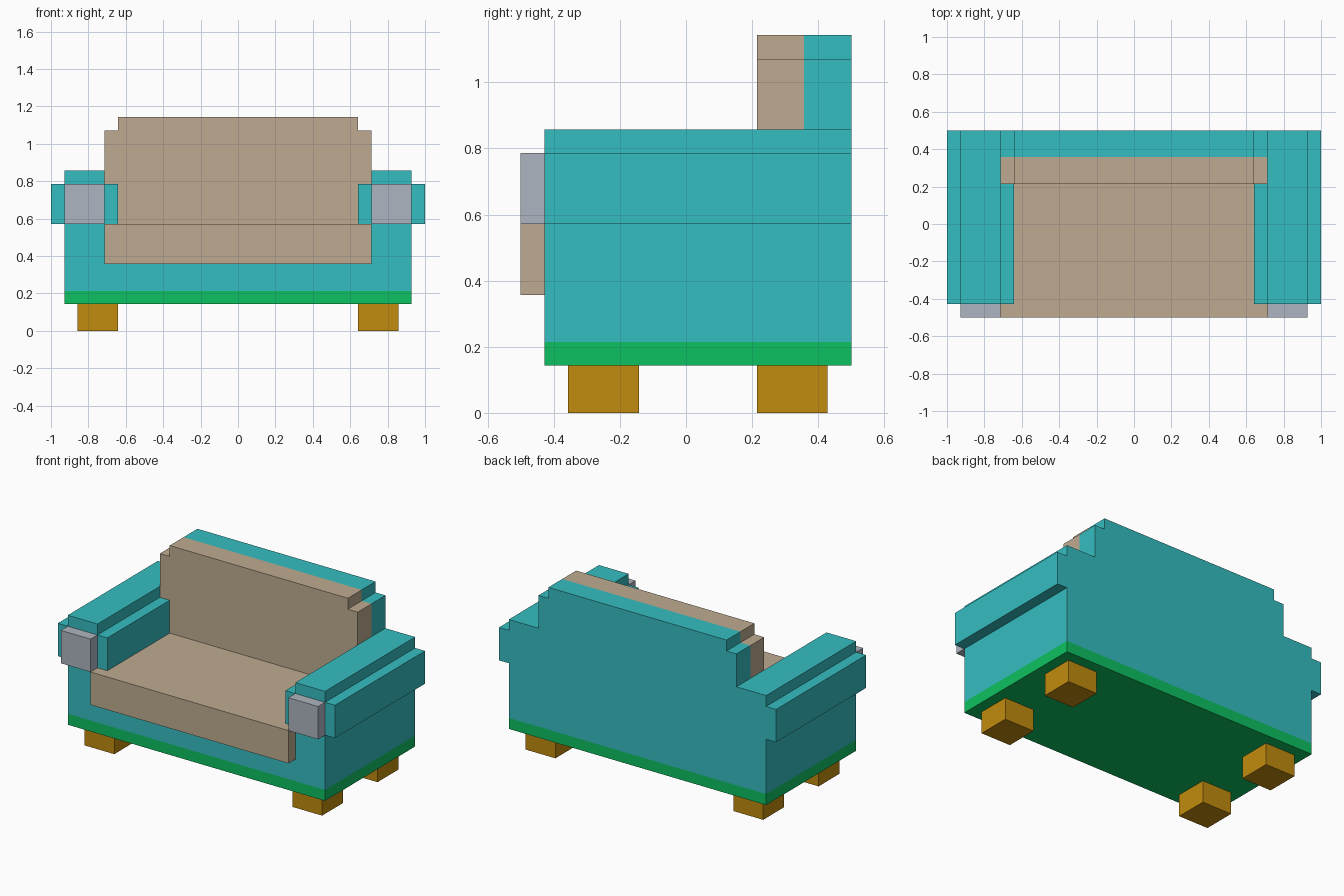
import bpy
import bmesh

cube = bpy.data.objects.get("Cube")
if cube:
    bpy.data.objects.remove(cube, do_unlink=True)

U = 1 / 14  # one block of the grid


def material(name, rgb):
    """Flat material from 0-255 display colour."""
    lin = [((c / 255 + 0.055) / 1.055) ** 2.4 if c > 10 else c / 255 / 12.92 for c in rgb]
    m = bpy.data.materials.new(name)
    m.use_nodes = True
    m.diffuse_color = (*lin, 1)
    bsdf = next(n for n in m.node_tree.nodes if n.type == 'BSDF_PRINCIPLED')
    bsdf.inputs["Base Color"].default_value = (*lin, 1)
    bsdf.inputs["Roughness"].default_value = 0.8
    return m


teal = material("teal fabric", (53, 189, 193))
tan = material("tan cushion", (191, 171, 145))
green = material("green trim", (13, 193, 97))
wood = material("golden wood", (193, 139, 13))
grey = material("grey panel", (174, 181, 192))


def prism(name, profile, y0, y1, mat):
    """Extrude an (x, z) outline from y0 to y1, all in blocks."""
    bm = bmesh.new()
    face = bm.faces.new([bm.verts.new((x * U, y0 * U, z * U)) for x, z in profile])
    out = bmesh.ops.extrude_face_region(bm, geom=[face])
    moved = [v for v in out["geom"] if isinstance(v, bmesh.types.BMVert)]
    bmesh.ops.translate(bm, verts=moved, vec=(0, (y1 - y0) * U, 0))
    bmesh.ops.recalc_face_normals(bm, faces=bm.faces)
    me = bpy.data.meshes.new(name)
    bm.to_mesh(me)
    bm.free()
    me.materials.append(mat)
    ob = bpy.data.objects.new(name, me)
    bpy.context.collection.objects.link(ob)
    return ob


def box(name, x0, x1, y0, y1, z0, z1, mat):
    return prism(name, [(x0, z0), (x1, z0), (x1, z1), (x0, z1)], y0, y1, mat)


# Base: green trim under the teal body
box("base_trim", -13, 13, -6, 7, 2, 3, green)
box("body", -13, 13, -6, 7, 3, 5, teal)

# Seat cushion, one block proud of the front
box("seat_cushion", -10, 10, -7, 3, 5, 8, tan)

# Backrest with stepped top corners: cushion in front, frame behind
step = [(-10, 5), (10, 5), (10, 15), (9, 15), (9, 16), (-9, 16), (-9, 15), (-10, 15)]
prism("back_cushion", step, 3, 5, tan)
prism("back_frame", step, 5, 7, teal)

# Arms, rolls, front panels and feet on both sides
for side, s in (("left", 1), ("right", -1)):
    arm = [(10, 5), (13, 5), (13, 8), (14, 8), (14, 11), (13, 11), (13, 12), (10, 12)]
    prism(side + "_arm", [(s * x, z) for x, z in arm], -6, 7, teal)
    box(side + "_arm_inner_roll", s * 9, s * 10, -6, 3, 8, 11, teal)
    box(side + "_arm_front_panel", s * 10, s * 13, -7, -6, 8, 11, grey)
    for end, y in (("front", -5), ("back", 3)):
        box(f"{end}_{side}_foot", s * 9, s * 12, y, y + 3, 0, 2, wood)
